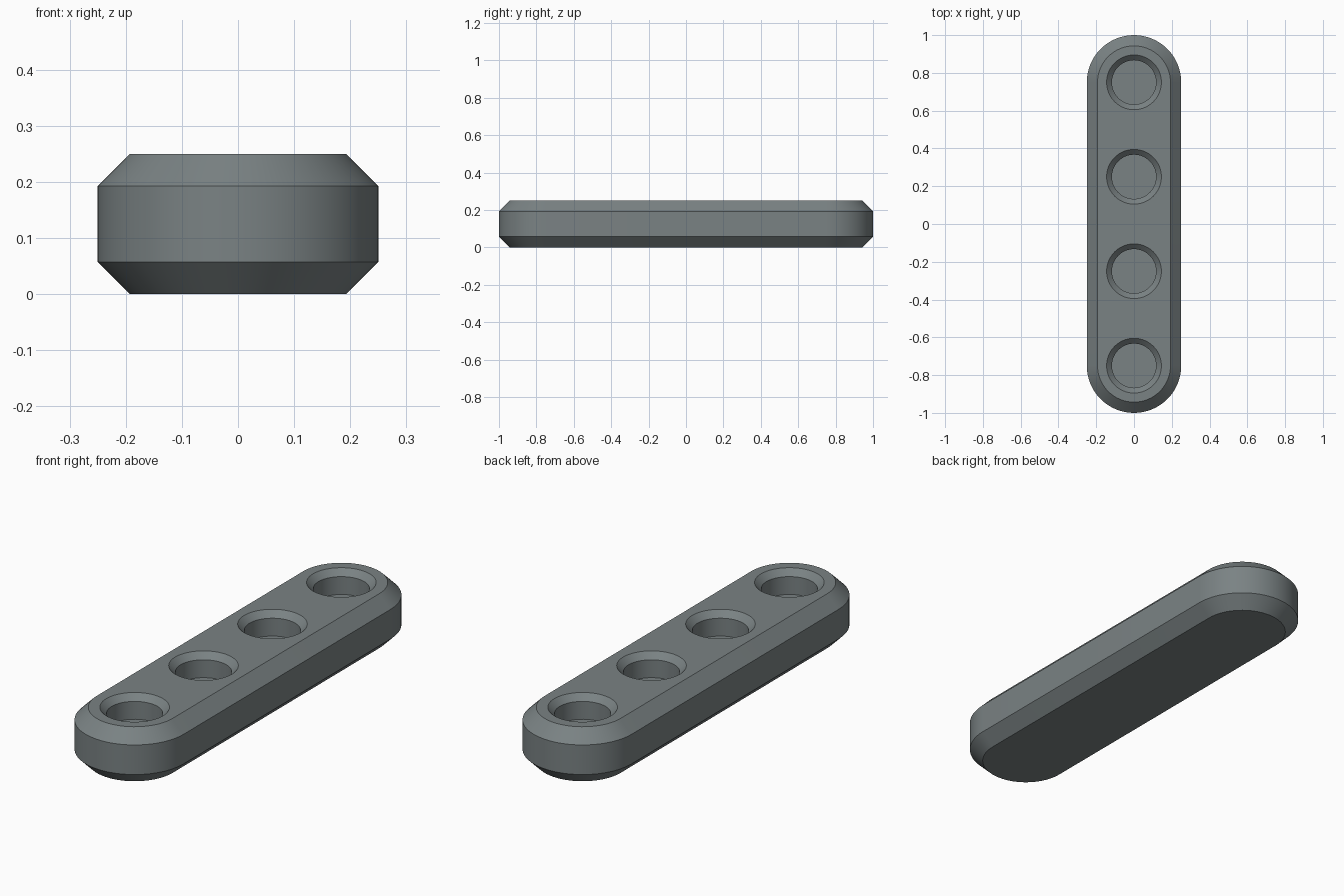
import bpy, bmesh, math

if "Cube" in bpy.data.objects:
    bpy.data.objects.remove(bpy.data.objects["Cube"])

SEG = 32            # segments per half-round end
PITCH = 0.5         # distance between holes

mat = bpy.data.materials.new("slate_grey")
mat.diffuse_color = (0.195, 0.225, 0.23, 1)
mat.use_nodes = True
mat.node_tree.nodes["Principled BSDF"].inputs["Base Color"].default_value = mat.diffuse_color


def stadium(r):
    """Outline with straight sides and round ends centred on y = +-0.75."""
    pts = []
    for start, cy in ((0, 0.75), (math.pi, -0.75)):
        for i in range(SEG + 1):
            a = start + math.pi * i / SEG
            pts.append((r * math.cos(a), cy + r * math.sin(a)))
    return pts


def circle(r, cy):
    n = SEG * 2
    return [(r * math.cos(math.tau * i / n), cy + r * math.sin(math.tau * i / n)) for i in range(n)]


def loft(name, rings):
    """Closed solid through a stack of (outline, z) rings."""
    bm = bmesh.new()
    loops = [[bm.verts.new((x, y, z)) for x, y in pts] for pts, z in rings]
    for a, b in zip(loops, loops[1:]):
        for i in range(len(a)):
            j = (i + 1) % len(a)
            bm.faces.new((a[i], a[j], b[j], b[i]))
    bm.faces.new(loops[0][::-1])
    bm.faces.new(loops[-1])
    bmesh.ops.recalc_face_normals(bm, faces=bm.faces)
    me = bpy.data.meshes.new(name)
    bm.to_mesh(me)
    bm.free()
    me.materials.append(mat)
    ob = bpy.data.objects.new(name, me)
    bpy.context.collection.objects.link(ob)
    return ob


# Bar with bevelled top and bottom edges
bar = loft("bar", [(stadium(0.193), 0), (stadium(0.25), 0.057),
                   (stadium(0.25), 0.193), (stadium(0.193), 0.25)])

# Four blind countersunk holes
for k in range(4):
    y = (k - 1.5) * PITCH
    cutter = loft("hole_cutter", [(circle(0.117, y), 0.14), (circle(0.117, y), 0.222),
                                  (circle(0.145, y), 0.25), (circle(0.145, y), 0.30)])
    mod = bar.modifiers.new("hole", 'BOOLEAN')
    mod.operation = 'DIFFERENCE'
    mod.solver = 'EXACT'
    mod.object = cutter
    bpy.context.view_layer.objects.active = bar
    bpy.ops.object.modifier_apply(modifier=mod.name)
    bpy.data.objects.remove(cutter)

# Smooth round walls, crisp bevel edges
bpy.ops.object.select_all(action='DESELECT')
bar.select_set(True)
bpy.context.view_layer.objects.active = bar
bpy.ops.object.shade_smooth_by_angle(angle=math.radians(30))
